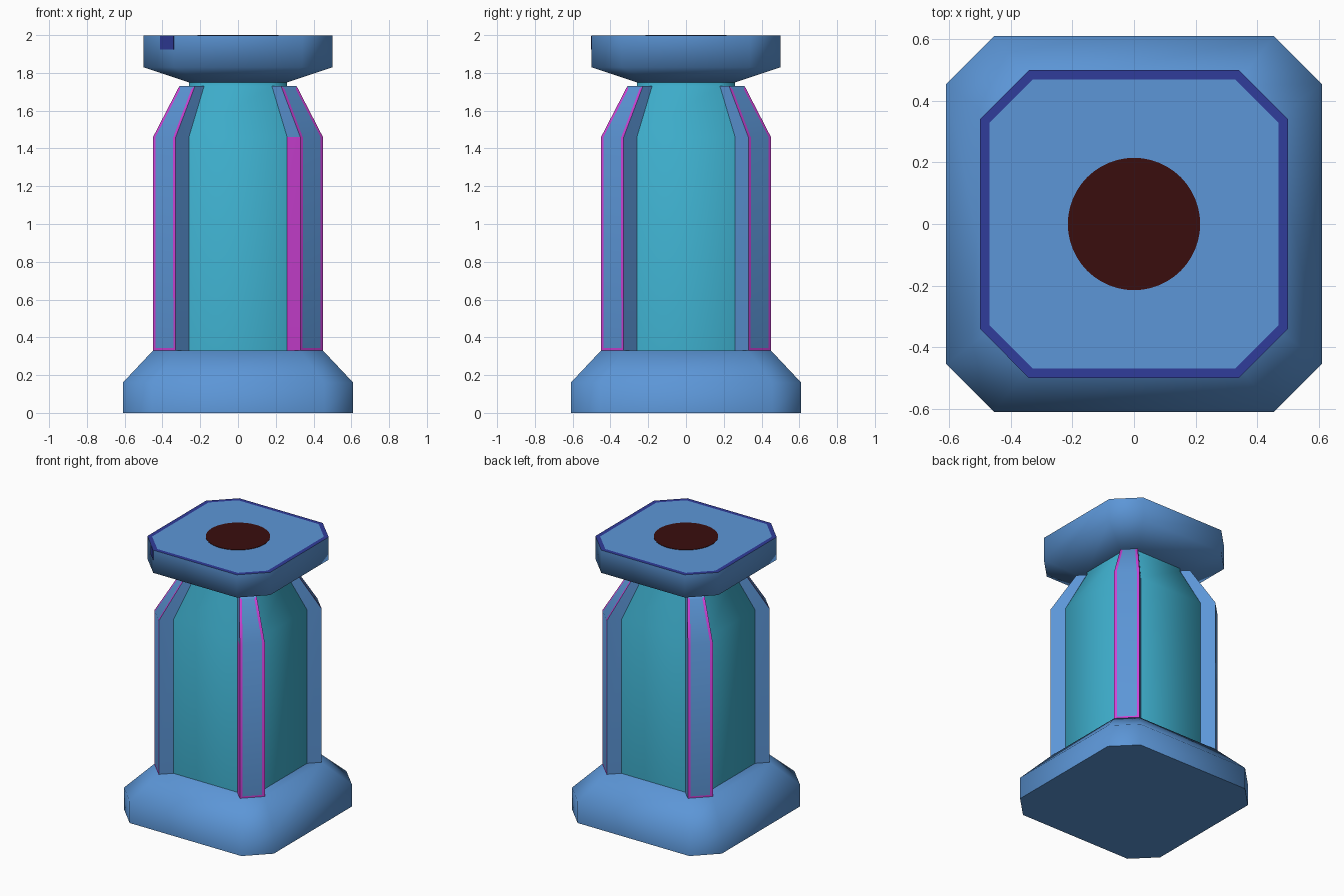
import bpy, bmesh, math
from mathutils import Matrix, Vector

if "Cube" in bpy.data.objects:
    bpy.data.objects.remove(bpy.data.objects["Cube"])


def lin(c):
    c /= 255
    return c / 12.92 if c <= 0.04045 else ((c + 0.055) / 1.055) ** 2.4


def material(name, r, g, b):
    m = bpy.data.materials.new(name)
    m.diffuse_color = (lin(r), lin(g), lin(b), 1)
    m.use_nodes = True
    m.node_tree.nodes["Principled BSDF"].inputs["Base Color"].default_value = m.diffuse_color
    return m


BLUE = material("steel_blue", 92, 150, 215)
CYAN = material("teal_glass", 62, 175, 205)
PINK = material("magenta_trim", 208, 66, 216)
NAVY = material("navy_border", 48, 60, 155)
BROWN = material("dark_brown", 58, 13, 13)


def octagon(a, b, z):
    """Square with half size a, its sides ending at +-b (cut corners)."""
    return [Vector((x, y, z)) for x, y in
            [(b, -a), (a, -b), (a, b), (b, a), (-b, a), (-a, b), (-a, -b), (-b, -a)]]


def loft(rings):
    bm = bmesh.new()
    vs = [[bm.verts.new(p) for p in r] for r in rings]
    n = len(vs[0])
    for lo, hi in zip(vs, vs[1:]):
        for i in range(n):
            j = (i + 1) % n
            bm.faces.new((lo[i], lo[j], hi[j], hi[i]))
    bm.faces.new(vs[0][::-1])
    bm.faces.new(vs[-1])
    bmesh.ops.recalc_face_normals(bm, faces=bm.faces)
    bm.normal_update()
    return bm


def finish(bm, name, *mats):
    me = bpy.data.meshes.new(name)
    bm.to_mesh(me)
    bm.free()
    ob = bpy.data.objects.new(name, me)
    bpy.context.collection.objects.link(ob)
    for m in mats:
        me.materials.append(m)
    bpy.ops.object.select_all(action='DESELECT')
    ob.select_set(True)
    bpy.context.view_layer.objects.active = ob
    bpy.ops.object.shade_smooth_by_angle(angle=math.radians(75))
    return ob


# Base plinth with sloped shoulder
finish(loft([octagon(0.61, 0.455, 0), octagon(0.61, 0.455, 0.16),
             octagon(0.45, 0.33, 0.33)]), "base", BLUE)

# Glass core, tapering towards the cap
finish(loft([octagon(0.38, 0.26, 0.32), octagon(0.38, 0.26, 1.46),
             octagon(0.26, 0.18, 1.73), octagon(0.26, 0.18, 1.755)]), "glass_core", CYAN)

# Corner pillars with trimmed outer face
section = [(0.26, 0.38), (0.38, 0.26), (0.45, 0.33), (0.33, 0.45)]
for k, name in enumerate(["back_right", "back_left", "front_left", "front_right"]):
    bm = loft([[Vector((x * s, y * s, z)) for x, y in section]
               for s, z in [(1, 0.325), (1, 1.46), (0.69, 1.73)]])
    outer = [f for f in bm.faces if f.normal.x > 0.5 and f.normal.y > 0.5]
    rim = bmesh.ops.inset_region(bm, faces=outer, thickness=0.018,
                                 use_boundary=True, use_even_offset=True)["faces"]
    for f in rim:
        f.material_index = 1 if f.calc_center_median().z < 1.70 else 0
    # the front right pillar has one fully painted side
    if name == "front_right":
        for f in bm.faces:
            if f.normal.x > 0.6 and f.normal.y < -0.6 and f.calc_center_median().z < 1.3:
                f.material_index = 1
    bmesh.ops.transform(bm, matrix=Matrix.Rotation(k * math.pi / 2, 4, 'Z'), verts=bm.verts)
    finish(bm, name + "_pillar", BLUE, PINK)

# Cap with a navy border on top
TOP = 1.997
bm = loft([octagon(0.26, 0.18, 1.75), octagon(0.5, 0.34, 1.83), octagon(0.5, 0.34, TOP)])
top = [f for f in bm.faces if f.normal.z > 0.9]
for f in bmesh.ops.inset_region(bm, faces=top, thickness=0.03,
                                use_boundary=True, use_even_offset=True)["faces"]:
    f.material_index = 1
finish(bm, "cap", BLUE, NAVY)

# Round dark plate on the cap
bm = bmesh.new()
bmesh.ops.create_cone(bm, cap_ends=True, segments=48, radius1=0.215, radius2=0.215, depth=0.004,
                      matrix=Matrix.Translation((0, 0, 1.998)))
finish(bm, "top_disc", BROWN)

# Small painted patch on the cap's front left corner
bm = bmesh.new()
bmesh.ops.create_cube(bm, size=1, matrix=Matrix.Translation((-0.375, -0.465, 1.96))
                      @ Matrix.Rotation(-math.pi / 4, 4, 'Z')
                      @ Matrix.Diagonal((0.1, 0.004, 0.07, 1)))
finish(bm, "corner_patch", NAVY)
